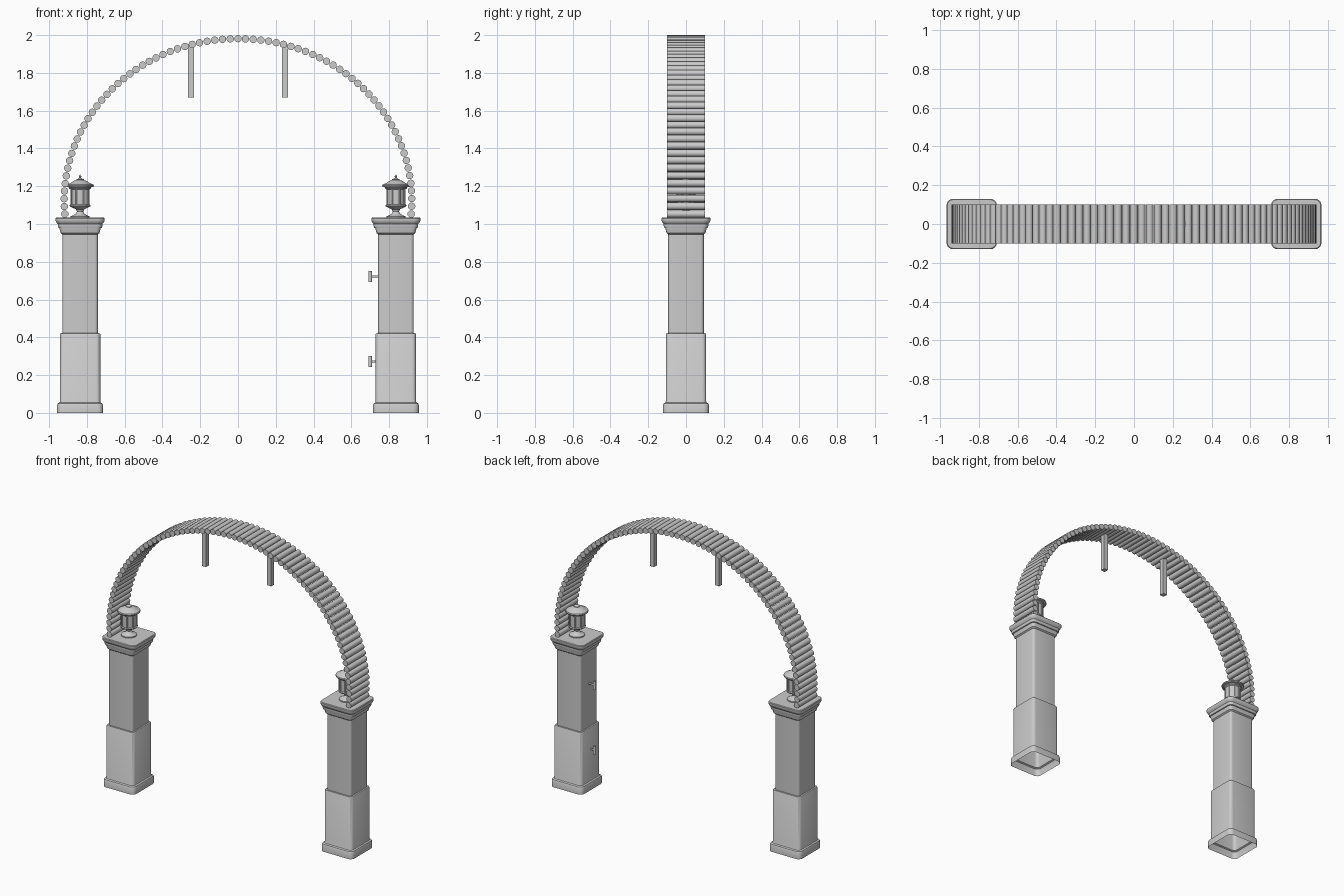
import bpy, bmesh, math
from mathutils import Matrix, Vector

if "Cube" in bpy.data.objects:
    bpy.data.objects.remove(bpy.data.objects["Cube"])

PX = 0.836  # pillar centre


def make(name, bm):
    bmesh.ops.recalc_face_normals(bm, faces=bm.faces)
    me = bpy.data.meshes.new(name)
    bm.to_mesh(me)
    bm.free()
    ob = bpy.data.objects.new(name, me)
    bpy.context.collection.objects.link(ob)
    return ob


def loft(name, rings, cap_start, cap_end):
    bm = bmesh.new()
    loops = [[bm.verts.new(p) for p in ring] for ring in rings]
    n = len(loops[0])
    for a, b in zip(loops, loops[1:]):
        for i in range(n):
            j = (i + 1) % n
            bm.faces.new((a[i], a[j], b[j], b[i]))
    if cap_start:
        bm.faces.new(loops[0][::-1])
    if cap_end:
        bm.faces.new(loops[-1])
    return make(name, bm)


def rounded_square(cx, half, z, steps=4):
    r = 0.016 + max(0, half - 0.094) * 0.5
    pts = []
    for q in range(4):
        c = math.pi / 2 * q + math.pi / 4
        ox = math.copysign(half - r, math.cos(c))
        oy = math.copysign(half - r, math.sin(c))
        for k in range(steps + 1):
            a = math.pi / 2 * (q + k / steps)
            pts.append((cx + ox + r * math.cos(a), oy + r * math.sin(a), z))
    return pts


def circle(cx, r, z, n=24):
    return [(cx + r * math.cos(2 * math.pi * i / n), r * math.sin(2 * math.pi * i / n), z)
            for i in range(n)]


def add_cyl(bm, p, q, r, n=12):
    p, q = Vector(p), Vector(q)
    m = Matrix.Translation((p + q) / 2) @ (q - p).to_track_quat('Z', 'Y').to_matrix().to_4x4()
    bmesh.ops.create_cone(bm, cap_ends=True, segments=n, radius1=r, radius2=r,
                          depth=(q - p).length, matrix=m)


# profiles as (half width or radius, height)
PILLAR = [(0.122, 0), (0.122, 0.04), (0.118, 0.05), (0.109, 0.055), (0.107, 0.06),
          (0.107, 0.416), (0.104, 0.421), (0.094, 0.422), (0.094, 0.945),
          (0.103, 0.952), (0.108, 0.972), (0.109, 0.978), (0.115, 0.98), (0.118, 0.99),
          (0.118, 1.0), (0.125, 1.008), (0.13, 1.018), (0.13, 1.03), (0.126, 1.034)]
LAMP = [(0.05, 1.034), (0.05, 1.041), (0.034, 1.047), (0.021, 1.056), (0.017, 1.066),
        (0.022, 1.078), (0.04, 1.086), (0.054, 1.093), (0.056, 1.1), (0.049, 1.104),
        (0.049, 1.182), (0.058, 1.188), (0.058, 1.194), (0.071, 1.197), (0.073, 1.203),
        (0.07, 1.209), (0.05, 1.217), (0.035, 1.228), (0.02, 1.233), (0.02, 1.237),
        (0.01, 1.24), (0.005, 1.246), (0.007, 1.252), (0.001, 1.262)]

for side, s in (("left", -1), ("right", 1)):
    cx = s * PX
    # hollow pillar, open underneath
    loft(side + "_pillar", [rounded_square(cx, h, z) for h, z in PILLAR], False, True)
    # lantern with ribs
    loft(side + "_lantern", [circle(cx, r, z) for r, z in LAMP], True, True)
    bm = bmesh.new()
    for i in range(8):
        a = math.pi * (i + 0.5) / 4
        x, y = cx + 0.051 * math.cos(a), 0.051 * math.sin(a)
        add_cyl(bm, (x, y, 1.098), (x, y, 1.19), 0.004, 8)
    make(side + "_lantern_ribs", bm)
    # hanging bar under the arch
    bm = bmesh.new()
    bmesh.ops.create_cube(bm, size=1, matrix=Matrix.Translation((s * 0.25, 0, 1.81))
                          @ Matrix.Diagonal((0.032, 0.032, 0.28, 1)))
    make(side + "_hanging_bar", bm)

# arch of logs, evenly spaced along an elliptical path
A, B, C, LOGS, R = 0.92, 0.857, 1.124, 73, 0.0195
t0 = math.asin((1.053 - C) / B)
path = [Vector((A * math.cos(t), 0, C + B * math.sin(t)))
        for t in (t0 + (math.pi - 2 * t0) * i / 2000 for i in range(2001))]
dist = [0]
for p, q in zip(path, path[1:]):
    dist.append(dist[-1] + (q - p).length)
bm = bmesh.new()
k = 0
for i in range(LOGS):
    while k < 2000 and dist[k] < dist[-1] * i / (LOGS - 1):
        k += 1
    p = path[k]
    add_cyl(bm, (p.x, -0.1, p.z), (p.x, 0.1, p.z), R, 16)
make("arch_logs", bm)

# gate hinge pins on the inner face of the right pillar
for name, z in (("upper_hinge", 0.722), ("lower_hinge", 0.272)):
    bm = bmesh.new()
    add_cyl(bm, (0.70, 0, z - 0.028), (0.70, 0, z + 0.028), 0.01)
    add_cyl(bm, (0.70, 0, z), (0.75, 0, z), 0.006)
    make(name, bm)

bpy.ops.object.select_all(action='SELECT')
bpy.context.view_layer.objects.active = bpy.data.objects["arch_logs"]
bpy.ops.object.shade_smooth_by_angle(angle=math.radians(35))
